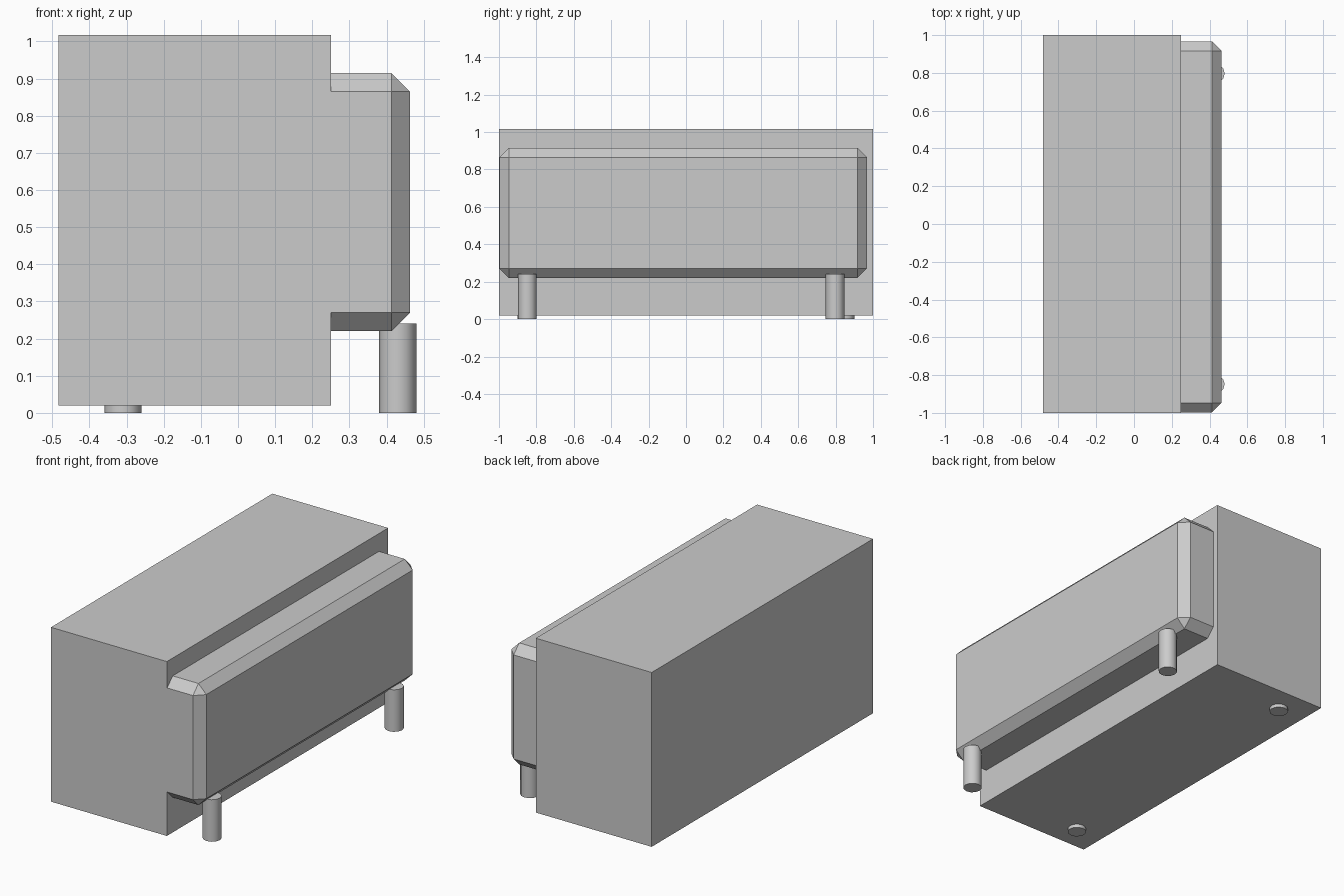
import bpy

if "Cube" in bpy.data.objects:
    bpy.data.objects.remove(bpy.data.objects["Cube"])


def box(name, lo, hi, chamfer=0):
    size = [b - a for a, b in zip(lo, hi)]
    mid = [(a + b) / 2 for a, b in zip(lo, hi)]
    bpy.ops.mesh.primitive_cube_add(size=1, location=mid)
    ob = bpy.context.object
    ob.name = name
    ob.scale = size
    bpy.ops.object.transform_apply(location=False, rotation=False, scale=True)
    if chamfer:
        mod = ob.modifiers.new("chamfer", 'BEVEL')
        mod.width = chamfer
        mod.segments = 1
    return ob


def leg(name, x, y, height=0.24, radius=0.05):
    bpy.ops.mesh.primitive_cylinder_add(vertices=12, radius=radius, depth=height,
                                        location=(x, y, height / 2))
    ob = bpy.context.object
    ob.name = name
    bpy.ops.object.shade_smooth_by_angle(angle=0.7)
    return ob


# Large plain outer block
box("outer_block", (-0.483, -1.0, 0.02), (0.25, 1.0, 1.017))

# Chamfered body, running back inside the outer block over its four legs
box("chamfered_body", (-0.35, -0.997, 0.22), (0.463, 0.967, 0.915), chamfer=0.05)

# Front legs are exposed, back legs only show their feet
for side, y_front, y_back in (("left", -0.848, -0.85), ("right", 0.797, 0.85)):
    leg("front_leg_" + side, 0.43, y_front)
    leg("back_leg_" + side, -0.31, y_back)
